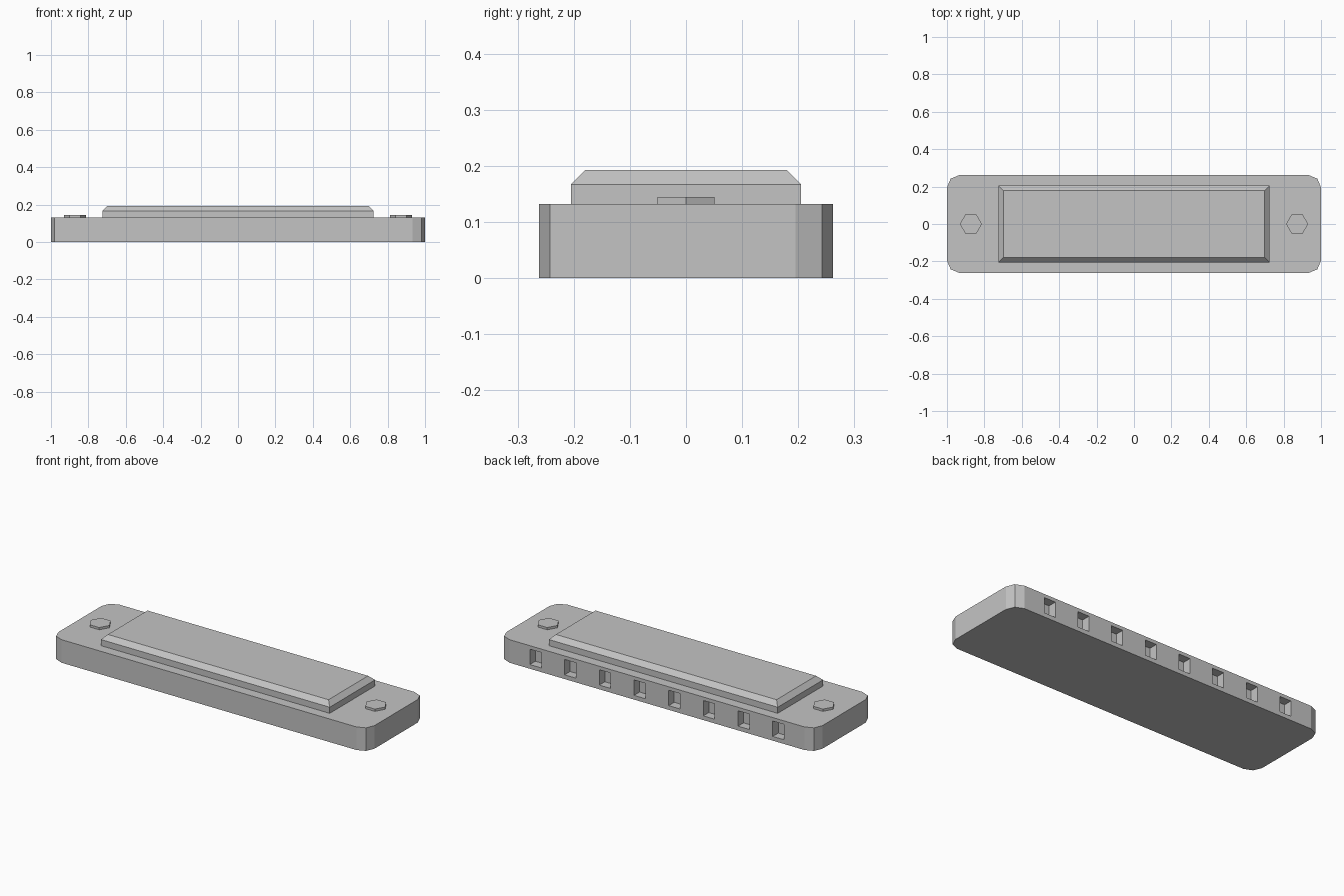
import bpy
import bmesh
from math import radians
from mathutils import Matrix, Vector

cube = bpy.data.objects.get("Cube")
if cube:
    bpy.data.objects.remove(cube, do_unlink=True)

GREY = (0.55, 0.55, 0.55, 1)
grey = bpy.data.materials.new("light_grey")
grey.use_nodes = True
grey.diffuse_color = GREY
grey.node_tree.nodes["Principled BSDF"].inputs["Base Color"].default_value = GREY


def add_box(bm, low, high):
    low, high = Vector(low), Vector(high)
    place = Matrix.Translation((low + high) / 2) @ Matrix.Diagonal((*(high - low), 1))
    return bmesh.ops.create_cube(bm, size=1, matrix=place)["verts"]


def finish(bm, name):
    mesh = bpy.data.meshes.new(name)
    bm.to_mesh(mesh)
    bm.free()
    mesh.materials.append(grey)
    obj = bpy.data.objects.new(name, mesh)
    bpy.context.collection.objects.link(obj)
    return obj


BASE_TOP = 0.132

# Base plate with rounded upright corners
bm = bmesh.new()
add_box(bm, (-1, -0.262, 0), (1, 0.262, BASE_TOP))
uprights = [e for e in bm.edges if abs(e.verts[0].co.z - e.verts[1].co.z) > 0.01]
bmesh.ops.bevel(bm, geom=uprights, offset=0.067, segments=2, profile=0.5, affect='EDGES')
base = finish(bm, "base_plate")

# Row of eight rectangular sockets cut into the back
bm = bmesh.new()
for i in range(8):
    x = (i - 3.5) * 0.2195
    add_box(bm, (x - 0.036, 0.212, 0.024), (x + 0.036, 0.3, 0.112))
cutter = finish(bm, "socket_cutter")
cutter.hide_render = True
cut = base.modifiers.new("sockets", 'BOOLEAN')
cut.operation = 'DIFFERENCE'
cut.solver = 'EXACT'
cut.object = cutter
bpy.context.view_layer.objects.active = base
bpy.ops.object.modifier_apply(modifier=cut.name)
bpy.data.objects.remove(cutter, do_unlink=True)

# Raised cover with a chamfered top rim
bm = bmesh.new()
add_box(bm, (-0.724, -0.205, BASE_TOP), (0.724, 0.205, 0.193))
rim = [e for e in bm.edges if all(v.co.z > 0.19 for v in e.verts)]
bmesh.ops.bevel(bm, geom=rim, offset=0.026, segments=1, affect='EDGES')
finish(bm, "cover")

# Hexagonal bolt heads at both ends
for side, x in (("right", -0.872), ("left", 0.872)):
    bm = bmesh.new()
    bmesh.ops.create_cone(bm, cap_ends=True, segments=6, radius1=0.059, radius2=0.059, depth=0.013,
                          matrix=Matrix.Translation((x, 0, BASE_TOP + 0.0065))
                          @ Matrix.Rotation(radians(30), 4, 'Z'))
    finish(bm, side + "_bolt_head")
